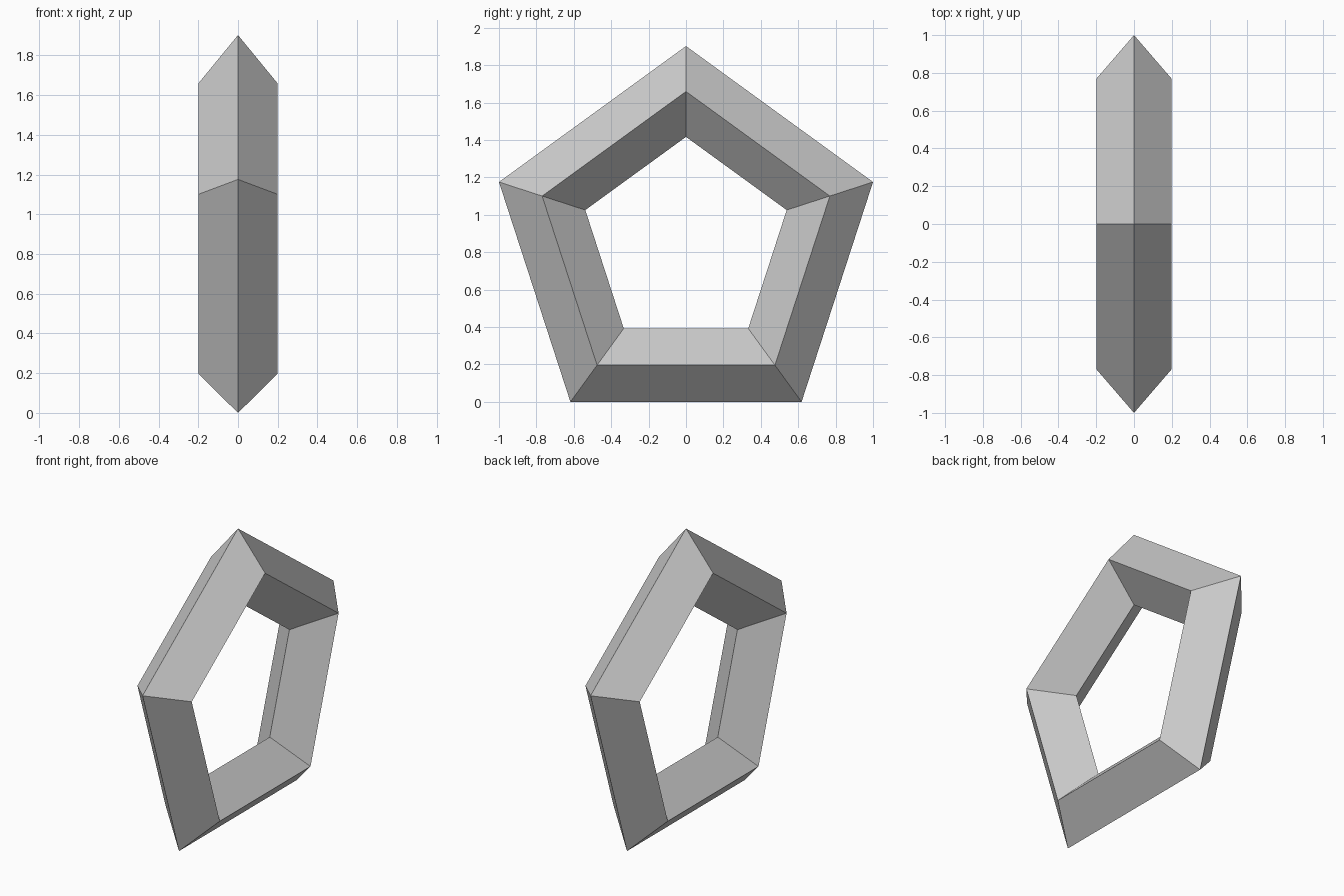
import bpy, bmesh
from math import sin, cos, tau

if "Cube" in bpy.data.objects:
    bpy.data.objects.remove(bpy.data.objects["Cube"])

SIDES = 5
OUTER = 1 / sin(tau / SIDES)      # corner radius giving a 2-unit width
MID = OUTER / 1.3
TUBE = MID * 0.3
HALF_DEPTH = 0.199
CENTRE_Z = OUTER * cos(tau / 10)  # rests on its flat bottom side

# Diamond cross-section (radius, x) swept round a pentagon
profile = [(MID + TUBE, 0), (MID, HALF_DEPTH), (MID - TUBE, 0), (MID, -HALF_DEPTH)]

bm = bmesh.new()
rings = []
for i in range(SIDES):
    a = tau * i / SIDES
    rings.append([bm.verts.new((x, r * sin(a), CENTRE_Z + r * cos(a))) for r, x in profile])

for i in range(SIDES):
    here, there = rings[i], rings[(i + 1) % SIDES]
    for j in range(4):
        k = (j + 1) % 4
        bm.faces.new((here[j], here[k], there[k], there[j]))
bmesh.ops.recalc_face_normals(bm, faces=bm.faces)

mesh = bpy.data.meshes.new("pentagon_ring")
bm.to_mesh(mesh)
bm.free()
bpy.context.collection.objects.link(bpy.data.objects.new("pentagon_ring", mesh))
